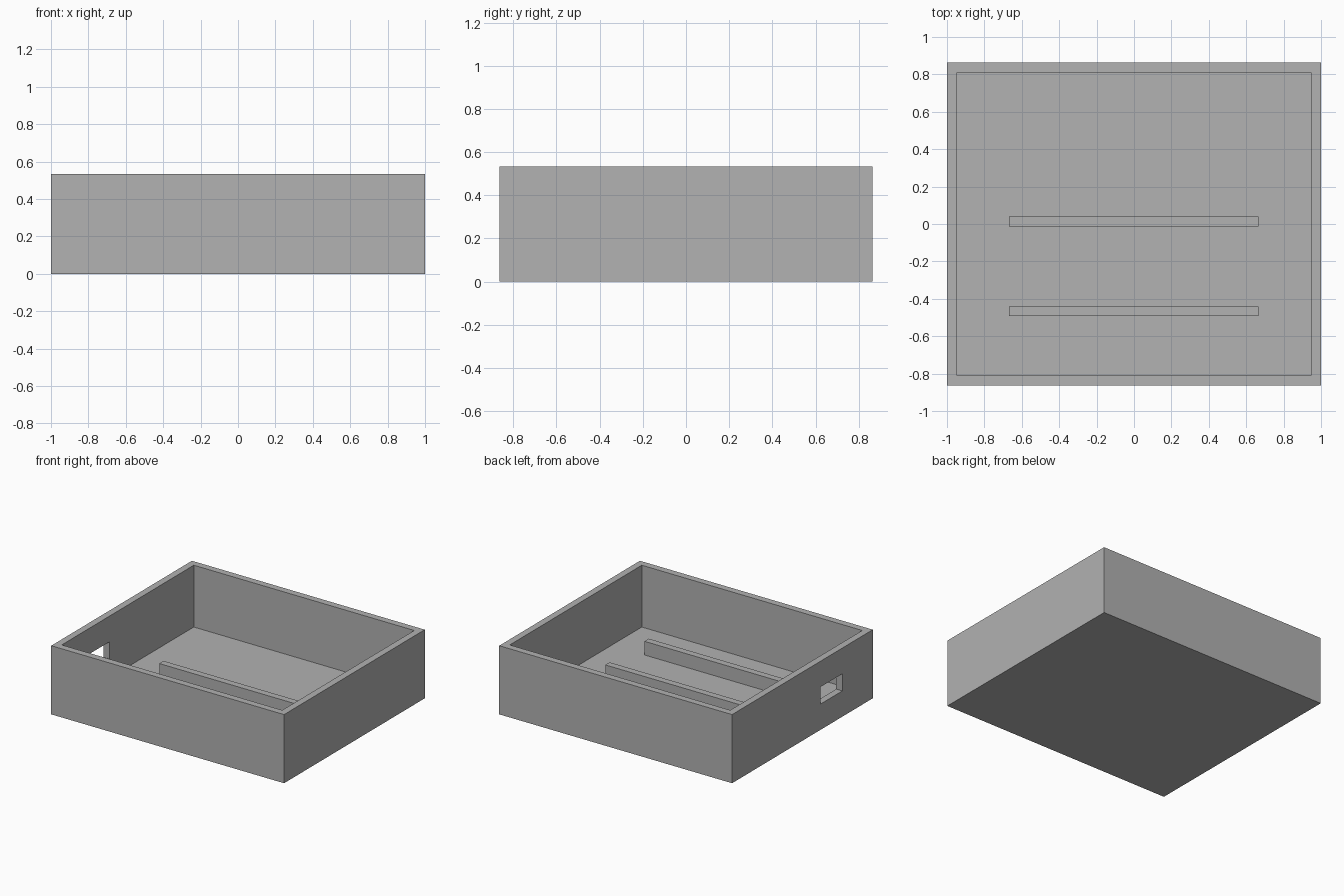
import bpy
from mathutils import Vector

cube = bpy.data.objects.get("Cube")
if cube:
    bpy.data.objects.remove(cube, do_unlink=True)

# Single plain grey
grey = bpy.data.materials.new("plain grey")
grey.use_nodes = True
color = (0.445, 0.445, 0.445, 1)
grey.diffuse_color = color
grey.node_tree.nodes["Principled BSDF"].inputs["Base Color"].default_value = color


def box(name, low, high):
    """Axis-aligned box between two corners."""
    low, high = Vector(low), Vector(high)
    bpy.ops.mesh.primitive_cube_add(size=1, location=(low + high) / 2)
    obj = bpy.context.object
    obj.name = name
    obj.scale = high - low
    bpy.ops.object.transform_apply(location=False, rotation=False, scale=True)
    obj.data.materials.append(grey)
    return obj


def cut(target, cutter):
    """Subtract the cutter from the target, then discard it."""
    cutter.hide_render = True
    mod = target.modifiers.new("cut", 'BOOLEAN')
    mod.operation = 'DIFFERENCE'
    mod.solver = 'EXACT'
    mod.object = cutter
    bpy.context.view_layer.objects.active = target
    bpy.ops.object.modifier_apply(modifier=mod.name)
    bpy.data.objects.remove(cutter, do_unlink=True)


X, Y, H = 1.0, 0.863, 0.533   # half width, half depth, height
T = 0.053                     # wall, floor and rail thickness

# Open tray with a cable slot through the wall on the -x side
tray = box("tray", (-X, -Y, 0), (X, Y, H))
cut(tray, box("cavity_cutter", (T - X, T - Y, T), (X - T, Y - T, H + 0.2)))
cut(tray, box("slot_cutter", (-X - 0.1, -0.49, 0.2), (-X + 0.1, -0.223, 0.333)))

# Two support rails on the floor
for name, y in (("front_rail", -0.493), ("rear_rail", -0.013)):
    box(name, (-0.667, y, T), (0.665, y + T, 3 * T))
